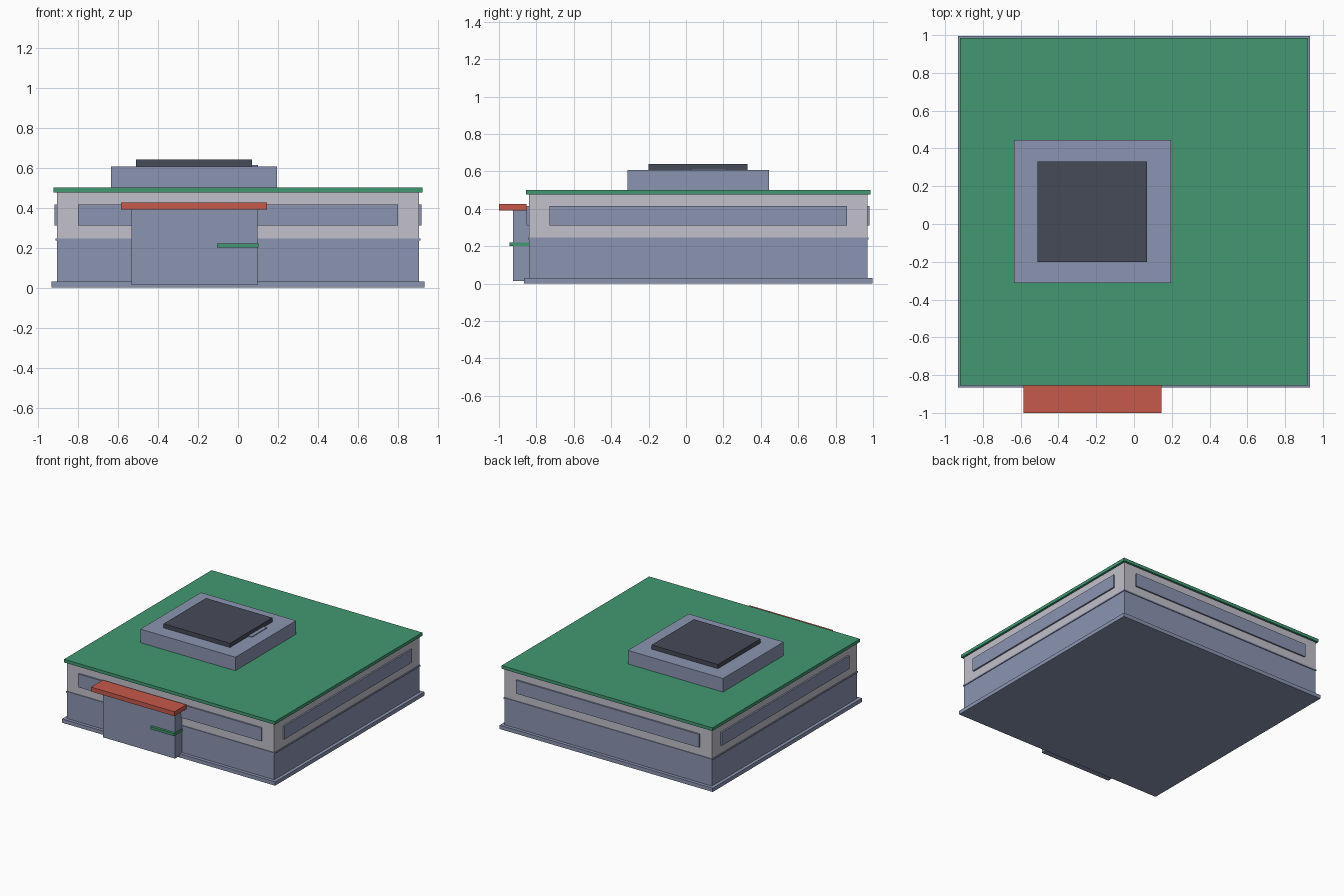
import bpy
import bmesh
from mathutils import Vector

cube = bpy.data.objects.get("Cube")
if cube:
    bpy.data.objects.remove(cube, do_unlink=True)


def material(name, rgb):
    mat = bpy.data.materials.new(name)
    mat.use_nodes = True
    mat.diffuse_color = (*rgb, 1)
    mat.node_tree.nodes["Principled BSDF"].inputs["Base Color"].default_value = (*rgb, 1)
    return mat


blue = material("slate_blue", (0.26, 0.30, 0.445))
pale = material("pale_grey", (0.54, 0.53, 0.595))
green = material("roof_green", (0.054, 0.314, 0.165))
red = material("canopy_red", (0.57, 0.10, 0.07))
dark = material("charcoal", (0.061, 0.069, 0.095))


def box(name, x, y, z, mat):
    """Flat-faced box from its extents along each axis."""
    bm = bmesh.new()
    bmesh.ops.create_cube(bm, size=1)
    low, high = Vector((x[0], y[0], z[0])), Vector((x[1], y[1], z[1]))
    bmesh.ops.scale(bm, vec=high - low, verts=bm.verts)
    bmesh.ops.translate(bm, vec=(low + high) / 2, verts=bm.verts)
    mesh = bpy.data.meshes.new(name)
    bm.to_mesh(mesh)
    bm.free()
    mesh.materials.append(mat)
    obj = bpy.data.objects.new(name, mesh)
    bpy.context.collection.objects.link(obj)
    return obj


# Main block: stacked layers, each with its overhang from the wall line
half_x, front, back = 0.905, -0.84, 0.97
layers = [
    ("plinth", 0.026, 0, 0.03, blue),
    ("lower_wall", 0, 0.03, 0.235, blue),
    ("ledge", 0.006, 0.235, 0.246, blue),
    ("upper_wall", 0, 0.246, 0.475, pale),
    ("roof", 0.016, 0.475, 0.5, green),
]
for name, out, bottom, top, mat in layers:
    box(name, (-half_x - out, half_x + out), (front - out, back + out), (bottom, top), mat)

# Long window bands on all four walls
band, proud = (0.31, 0.415), 0.012
box("front_window", (-0.8, 0.8), (front - proud, front), band, blue)
box("back_window", (-0.8, 0.8), (back, back + proud), band, blue)
box("left_window", (half_x, half_x + proud), (-0.73, 0.86), band, blue)
box("right_window", (-half_x - proud, -half_x), (-0.73, 0.86), band, blue)

# Entrance block with its canopy and small awning
box("entrance", (-0.533, 0.097), (-0.925, front), (0.014, 0.39), blue)
box("entrance_canopy", (-0.585, 0.145), (-1, -0.853), (0.39, 0.425), red)
box("entrance_awning", (-0.105, 0.103), (-0.945, front), (0.2, 0.22), green)

# Rooftop housing with a dark cap and a low side strip
box("roof_housing", (-0.635, 0.196), (-0.312, 0.445), (0.5, 0.607), blue)
box("housing_cap", (-0.51, 0.07), (-0.2, 0.33), (0.607, 0.64), dark)
box("housing_strip", (0.07, 0.1), (0.03, 0.22), (0.607, 0.613), blue)
